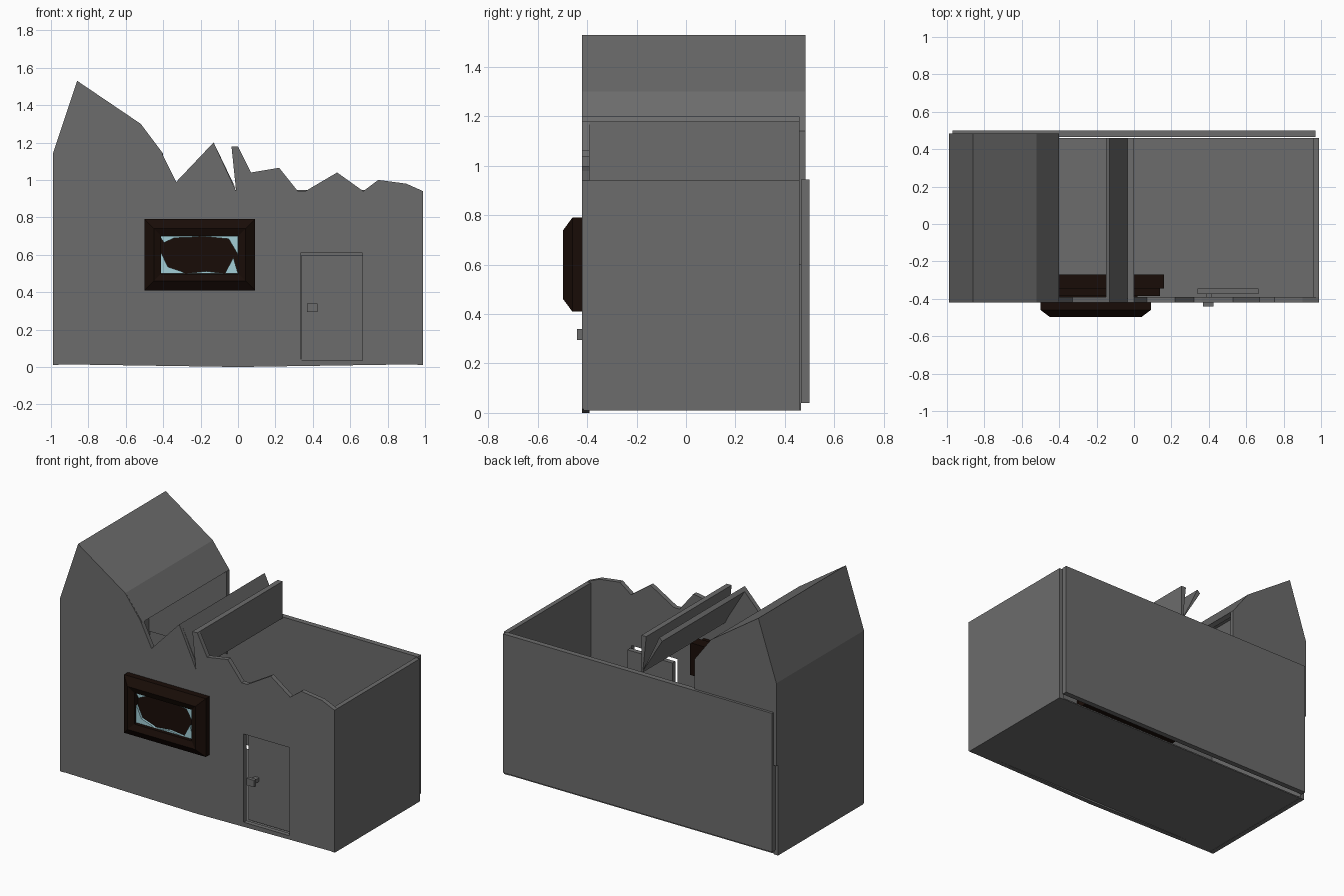
import bpy, bmesh, math

if "Cube" in bpy.data.objects:
    bpy.data.objects.remove(bpy.data.objects["Cube"])


def material(name, rgb):
    m = bpy.data.materials.new(name)
    m.diffuse_color = (*rgb, 1)
    m.use_nodes = True
    m.node_tree.nodes["Principled BSDF"].inputs["Base Color"].default_value = m.diffuse_color
    return m


stone = material("dark_stone", (0.15, 0.15, 0.15))
wood = material("dark_wood", (0.0095, 0.0038, 0.0022))
glass = material("pale_glass", (0.36, 0.62, 0.68))


def add_mesh(name, bm, mat):
    """Store a bmesh as a named, coloured object."""
    me = bpy.data.meshes.new(name)
    bm.to_mesh(me)
    bm.free()
    me.materials.append(mat)
    ob = bpy.data.objects.new(name, me)
    bpy.context.collection.objects.link(ob)


def box(name, x, y, z, mat=stone):
    """Box from (min, max) ranges."""
    bm = bmesh.new()
    bmesh.ops.create_cube(bm, size=1)
    for v in bm.verts:
        for i, (a, b) in enumerate((x, y, z)):
            v.co[i] = (a + b) / 2 + v.co[i] * (b - a)
    add_mesh(name, bm, mat)


def slab(name, outlines, y0, y1, mat=stone):
    """XZ outlines (first is outer, others are holes) extruded from y0 to y1."""
    cu = bpy.data.curves.new(name, 'CURVE')
    cu.dimensions = '2D'
    cu.fill_mode = 'BOTH'
    cu.extrude = (y1 - y0) / 2
    for pts in outlines:
        sp = cu.splines.new('POLY')
        sp.points.add(len(pts) - 1)
        for p, (x, z) in zip(sp.points, pts):
            p.co = (x, z, 0, 1)
        sp.use_cyclic_u = True
    ob = bpy.data.objects.new(name, cu)
    bpy.context.collection.objects.link(ob)
    ob.rotation_euler.x = math.pi / 2
    ob.location.y = (y0 + y1) / 2
    bpy.ops.object.select_all(action='DESELECT')
    ob.select_set(True)
    bpy.context.view_layer.objects.active = ob
    bpy.ops.object.convert(target='MESH')
    ob = bpy.context.view_layer.objects.active
    bpy.ops.object.shade_flat()
    # weld caps to sides and face everything outward
    bm = bmesh.new()
    bm.from_mesh(ob.data)
    bmesh.ops.remove_doubles(bm, verts=bm.verts, dist=1e-4)
    bmesh.ops.recalc_face_normals(bm, faces=bm.faces)
    bm.to_mesh(ob.data)
    bm.free()
    ob.data.materials.clear()
    ob.data.materials.append(mat)


def rect(x0, x1, z0, z1):
    return [(x0, z0), (x1, z0), (x1, z1), (x0, z1)]


def ring_frame(name, cx, cz, hw, hh, section, mat):
    """Rectangular frame; section is a closed list of (inset, y)."""
    bm = bmesh.new()
    loops = [[bm.verts.new((cx + sx * (hw - d), y, cz + sz * (hh - d)))
              for sx, sz in ((-1, -1), (1, -1), (1, 1), (-1, 1))] for d, y in section]
    for i, a in enumerate(loops):
        b = loops[(i + 1) % len(loops)]
        for k in range(4):
            n = (k + 1) % 4
            bm.faces.new((a[k], a[n], b[n], b[k]))
    bmesh.ops.recalc_face_normals(bm, faces=bm.faces)
    add_mesh(name, bm, mat)


# Front wall with broken skyline, window and door openings
skyline = [(-0.99, 1.14), (-0.86, 1.53), (-0.52, 1.30), (-0.41, 1.15), (-0.33, 0.99),
           (-0.15, 1.18), (-0.13, 1.20), (-0.01, 0.94), (-0.035, 1.18), (0, 1.18),
           (0.07, 1.04), (0.22, 1.065), (0.32, 0.94), (0.36, 0.94), (0.53, 1.04),
           (0.67, 0.94), (0.75, 1.0), (0.90, 0.98), (0.99, 0.94)]
front = [(0.99, 0.015), (0, 0), (-0.99, 0.015)] + skyline
slab("front_wall", [front, rect(-0.43, 0.02, 0.49, 0.71), rect(0.335, 0.665, 0.035, 0.61)],
     -0.42, -0.39)

# Side walls, back wall and floor
box("right_wall", (0.96, 0.99), (-0.415, 0.46), (0.01, 0.94))
box("back_wall", (-0.97, 0.97), (0.465, 0.5), (0.04, 0.945))
box("floor", (-0.98, 0.98), (-0.41, 0.46), (0.012, 0.02))

# Surviving left wall and roof shell with its rear gable
roof = [(-0.99, 0.01), (-0.99, 1.14), (-0.86, 1.53), (-0.52, 1.30), (-0.40, 1.14),
        (-0.43, 1.13), (-0.54, 1.275), (-0.845, 1.485), (-0.96, 1.135), (-0.96, 0.01)]
slab("left_wall_and_roof", [roof], -0.415, 0.465)
slab("rear_gable", [[(-0.99, 0.60), (-0.99, 1.14), (-0.86, 1.53), (-0.52, 1.30),
                     (-0.40, 1.14), (-0.40, 0.60)]], 0.455, 0.483)

# Two leftover roof strips that form a V
slab("roof_strip_left", [[(-0.15, 1.18), (-0.13, 1.20), (-0.005, 0.94)]], -0.40, 0.46)
slab("roof_strip_right", [[(-0.035, 1.18), (0, 1.18), (0, 0.94), (-0.01, 0.94)]], -0.40, 0.46)

# Window frame outside with a shallow recess, wooden boarding behind
ring_frame("window_frame", -0.205, 0.60, 0.295, 0.19,
           [(0, -0.41), (0, -0.46), (0.05, -0.497), (0.088, -0.48), (0.088, -0.41)], wood)
box("window_backing", (-0.43, 0.02), (-0.44, -0.38), (0.49, 0.71), wood)
box("window_boarding", (-0.55, 0.14), (-0.385, -0.345), (0.40, 0.80), wood)
box("window_plank", (-0.57, 0.16), (-0.345, -0.27), (0.60, 0.81), wood)

# Broken glass shards left in the frame
shards = [[(-0.42, 0.70), (-0.395, 0.665), (-0.34, 0.69), (-0.21, 0.695), (-0.21, 0.70)],
          [(0, 0.70), (-0.21, 0.70), (-0.05, 0.685), (0, 0.60)],
          [(-0.42, 0.50), (-0.42, 0.63), (-0.375, 0.535), (-0.30, 0.51), (-0.28, 0.50)],
          [(-0.28, 0.50), (-0.17, 0.512), (-0.07, 0.50)],
          [(0, 0.50), (-0.07, 0.50), (-0.025, 0.585)]]
for i, s in enumerate(shards):
    slab(f"glass_shard_{i + 1}", [s], -0.46, -0.445, glass)

# Door set just behind the wall, with square handle
box("door", (0.34, 0.665), (-0.375, -0.345), (0.035, 0.60))
box("door_handle_stem", (0.385, 0.415), (-0.42, -0.37), (0.305, 0.33))
box("door_handle", (0.37, 0.425), (-0.442, -0.42), (0.295, 0.34))
